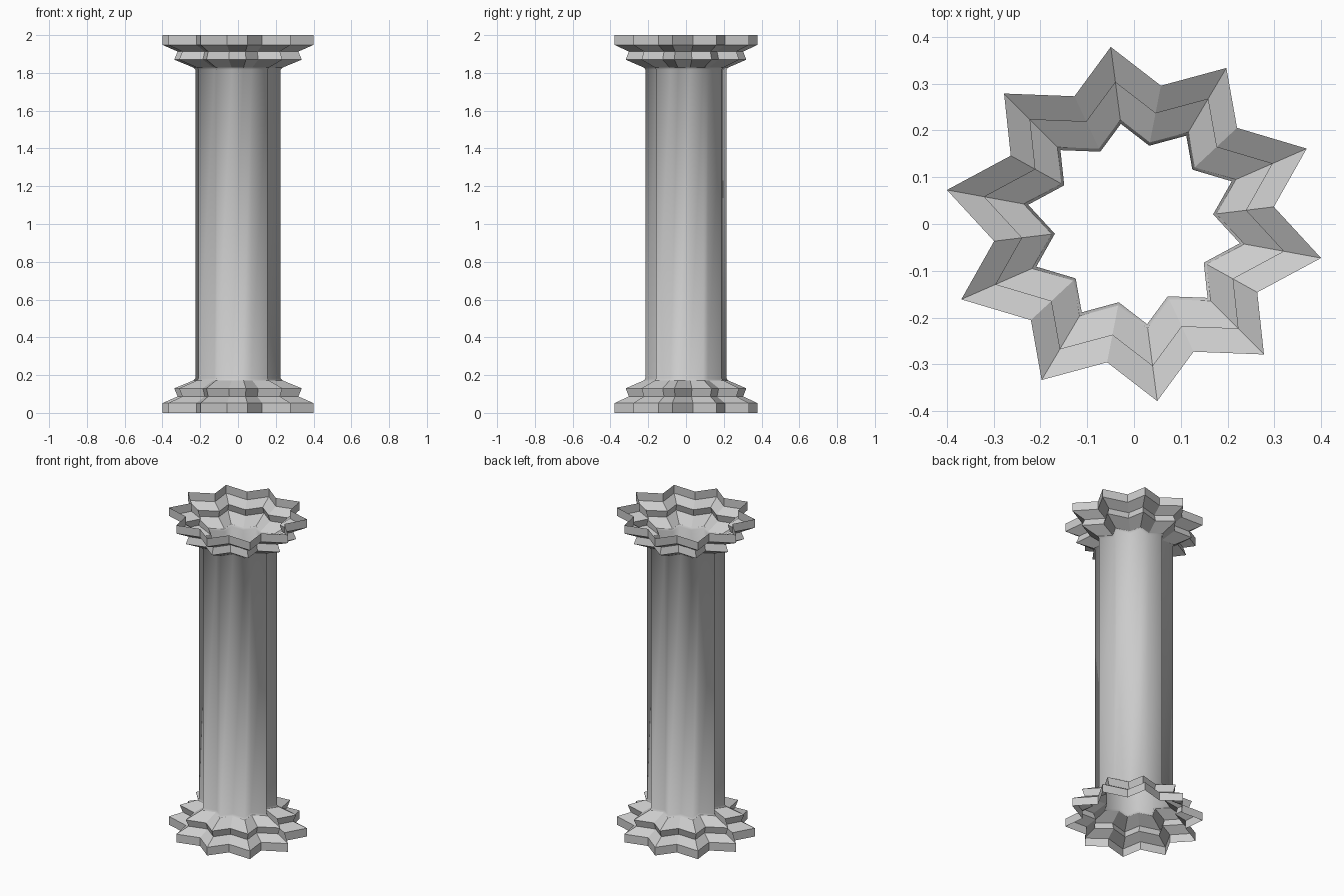
import bpy, bmesh, math

if "Cube" in bpy.data.objects:
    bpy.data.objects.remove(bpy.data.objects["Cube"])

POINTS = 10
START = math.radians(25)      # angle of the first star tip
RX, RY, RV = 0.407, 0.381, 0.301   # tip radii (slightly oval) and valley radius


def star(s):
    """Ten-pointed star outline at scale s."""
    pts = []
    for i in range(POINTS):
        a = START + 2 * math.pi * i / POINTS
        b = a + math.pi / POINTS
        pts.append((RX * s * math.cos(a), RY * s * math.sin(a)))
        pts.append((RV * s * math.cos(b), RV * s * math.sin(b)))
    return pts


def loft(name, profile, smooth=False):
    """Open-ended star skin through a list of (scale, height)."""
    bm = bmesh.new()
    loops = [[bm.verts.new((x, y, z)) for x, y in star(s)] for s, z in profile]
    for a, b in zip(loops, loops[1:]):
        n = len(a)
        for i in range(n):
            j = (i + 1) % n
            bm.faces.new((a[i], a[j], b[j], b[i])).smooth = smooth
    if profile[0][1] > profile[-1][1]:
        bmesh.ops.reverse_faces(bm, faces=bm.faces[:])
    me = bpy.data.meshes.new(name)
    bm.to_mesh(me)
    bm.free()
    ob = bpy.data.objects.new(name, me)
    bpy.context.collection.objects.link(ob)
    return ob


# Base moulding and its mirrored capital
moulding = [(1, 0), (1, 0.052), (0.8, 0.087), (0.845, 0.13), (0.59, 0.172)]
loft("base", moulding)
loft("capital", [(s, 2 - z) for s, z in moulding])

# Hollow fluted shaft, softly shaded, with a small flare at each end
loft("shaft", [(0.59, 0.172), (0.566, 0.183), (0.566, 1.817), (0.59, 1.828)],
     smooth=True)
